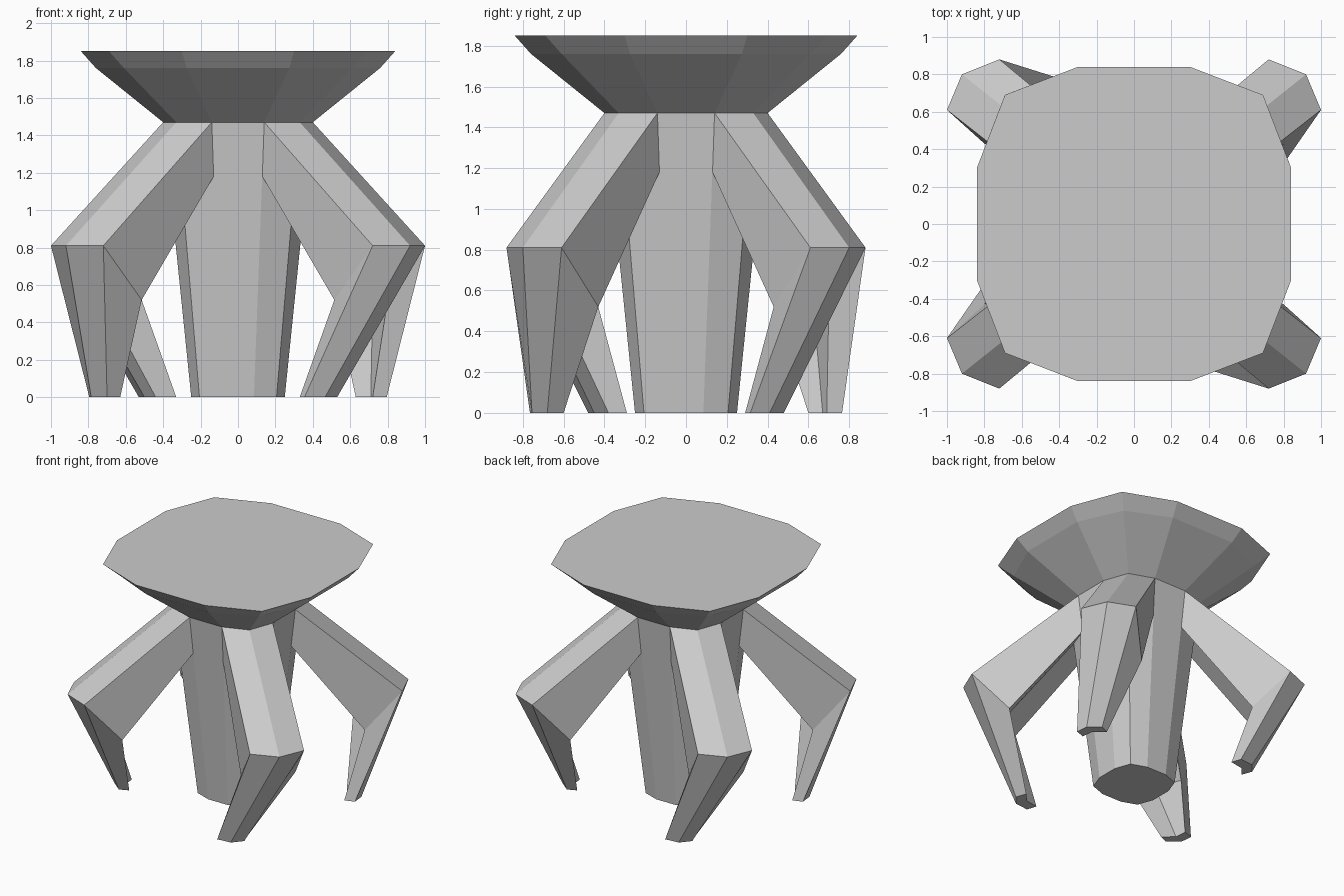
import bpy, bmesh

if "Cube" in bpy.data.objects:
    bpy.data.objects.remove(bpy.data.objects["Cube"])


def loft(name, rings, cap_start=True, cap_end=True):
    """Skin a list of equal-length point rings into a flat-shaded object."""
    bm = bmesh.new()
    loops = [[bm.verts.new(p) for p in ring] for ring in rings]
    n = len(loops[0])
    for lo, hi in zip(loops, loops[1:]):
        for i in range(n):
            j = (i + 1) % n
            bm.faces.new((lo[i], lo[j], hi[j], hi[i]))
    if cap_start:
        bm.faces.new(loops[0])
    if cap_end:
        bm.faces.new(loops[-1])
    bmesh.ops.recalc_face_normals(bm, faces=bm.faces)
    mesh = bpy.data.meshes.new(name)
    bm.to_mesh(mesh)
    bm.free()
    obj = bpy.data.objects.new(name, mesh)
    bpy.context.collection.objects.link(obj)
    return obj


def twelve_gon(side, corner, outer, z):
    """Rounded-square ring: flat sides at 'outer', corners at 'corner'."""
    quarter = [(outer, side), (corner, corner), (side, outer)]
    pts = []
    for _ in range(4):
        pts += [(x, y, z) for x, y in quarter]
        quarter = [(-y, x) for x, y in quarter]
    return pts


# Flared table top and tapered central column share the neck ring
neck = twelve_gon(0.14, 0.33, 0.40, 1.47)
loft("table_top", [neck,
                   twelve_gon(0.275, 0.61, 0.76, 1.76),
                   twelve_gon(0.30, 0.69, 0.84, 1.85)])
loft("central_column", [twelve_gon(0.085, 0.206, 0.25, 0), neck], cap_end=False)


def section(outer, inner, z_outer, z_inner):
    """Chevron leg section: outer edge, then inner edge in reverse."""
    return ([(x, y, z_outer) for x, y in outer] +
            [(x, y, z_inner) for x, y in reversed(inner)])


# Leg sections in the +x +y quadrant
hip = section([(0.14, 0.40), (0.33, 0.33), (0.40, 0.14)],
              [(0.13, 0.37), (0.306, 0.306), (0.37, 0.13)], 1.47, 1.18)
knee = section([(0.72, 0.88), (0.92, 0.80), (1.00, 0.61)],
               [(0.515, 0.70), (0.72, 0.625), (0.80, 0.43)], 0.81, 0.52)

# Feet twist around the column, so diagonal pairs share a foot shape
foot_a = section([(0.70, 0.48), (0.785, 0.41), (0.795, 0.315)],
                 [(0.63, 0.45), (0.71, 0.38), (0.72, 0.29)], 0, 0)
foot_b = section([(0.355, 0.765), (0.465, 0.755), (0.53, 0.68)],
                 [(0.33, 0.69), (0.44, 0.67), (0.50, 0.60)], 0, 0)

# Four bent legs
for name, sx, sy, foot in (("back_right_leg", 1, 1, foot_a),
                           ("front_left_leg", -1, -1, foot_a),
                           ("front_right_leg", 1, -1, foot_b),
                           ("back_left_leg", -1, 1, foot_b)):
    loft(name, [[(sx * x, sy * y, z) for x, y, z in ring]
                for ring in (hip, knee, foot)], cap_start=False)
